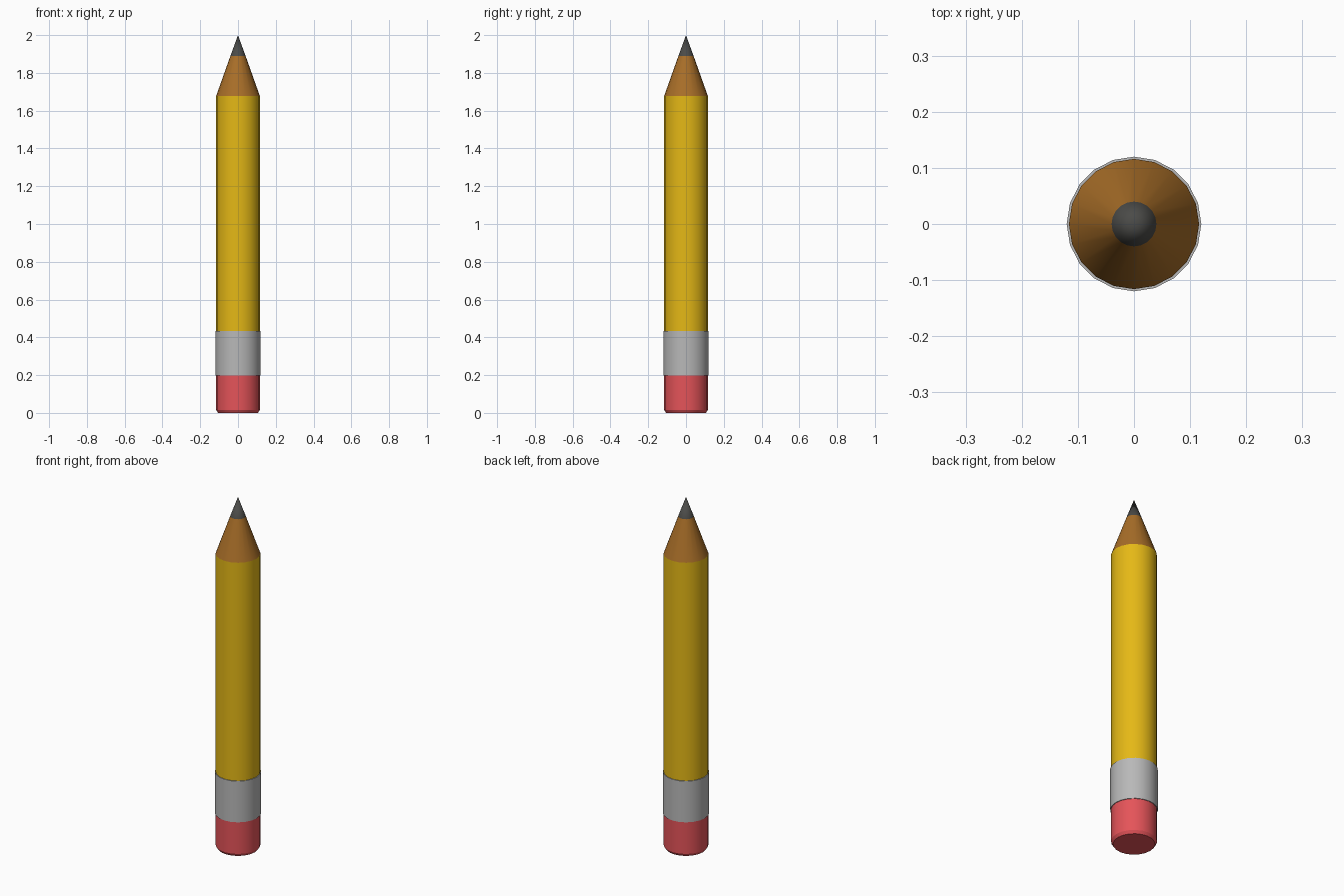
import bpy, bmesh, math

if "Cube" in bpy.data.objects:
    bpy.data.objects.remove(bpy.data.objects["Cube"])

SIDES = 20


def material(name, rgb):
    m = bpy.data.materials.new(name)
    m.diffuse_color = (*rgb, 1)
    m.use_nodes = True
    m.node_tree.nodes["Principled BSDF"].inputs["Base Color"].default_value = m.diffuse_color
    return m


def lathe(name, profile, mat):
    """Spin a bottom-to-top (radius, z) profile around z; radius 0 makes a point."""
    bm = bmesh.new()
    rings = []
    for r, z in profile:
        if r == 0:
            rings.append([bm.verts.new((0, 0, z))] * SIDES)
        else:
            rings.append([bm.verts.new((r * math.cos(2 * math.pi * i / SIDES),
                                        r * math.sin(2 * math.pi * i / SIDES), z))
                          for i in range(SIDES)])
    for a, b in zip(rings, rings[1:]):
        for i in range(SIDES):
            j = (i + 1) % SIDES
            corners = dict.fromkeys((a[i], a[j], b[j], b[i]))
            bm.faces.new(list(corners))
    # Cap open ends
    if profile[0][0] > 0:
        bm.faces.new(rings[0][::-1])
    if profile[-1][0] > 0:
        bm.faces.new(rings[-1])
    bmesh.ops.recalc_face_normals(bm, faces=bm.faces)
    mesh = bpy.data.meshes.new(name)
    bm.to_mesh(mesh)
    bm.free()
    mesh.materials.append(mat)
    obj = bpy.data.objects.new(name, mesh)
    bpy.context.collection.objects.link(obj)
    bpy.ops.object.select_all(action='DESELECT')
    obj.select_set(True)
    bpy.context.view_layer.objects.active = obj
    bpy.ops.object.shade_smooth_by_angle(angle=math.radians(30))
    return obj


pink = material("eraser_pink", (0.78, 0.088, 0.1))
silver = material("ferrule_grey", (0.48, 0.48, 0.48))
yellow = material("yellow_paint", (0.78, 0.48, 0.008))
wood = material("bare_wood", (0.39, 0.155, 0.021))
graphite = material("graphite", (0.07, 0.07, 0.065))

R = 0.116
# Eraser with bevelled bottom edge
lathe("eraser", [(0.106, 0), (R, 0.016), (R, 0.2)], pink)
# Metal band, slightly proud of the body
lathe("ferrule", [(0.12, 0.198), (0.12, 0.433)], silver)
# Painted shaft
lathe("shaft", [(R, 0.43), (R, 1.677)], yellow)
# Sharpened wood cone and lead tip
lathe("wood_cone", [(R, 1.677), (0.04, 1.89)], wood)
lathe("lead_tip", [(0.04, 1.89), (0, 2.0)], graphite)
